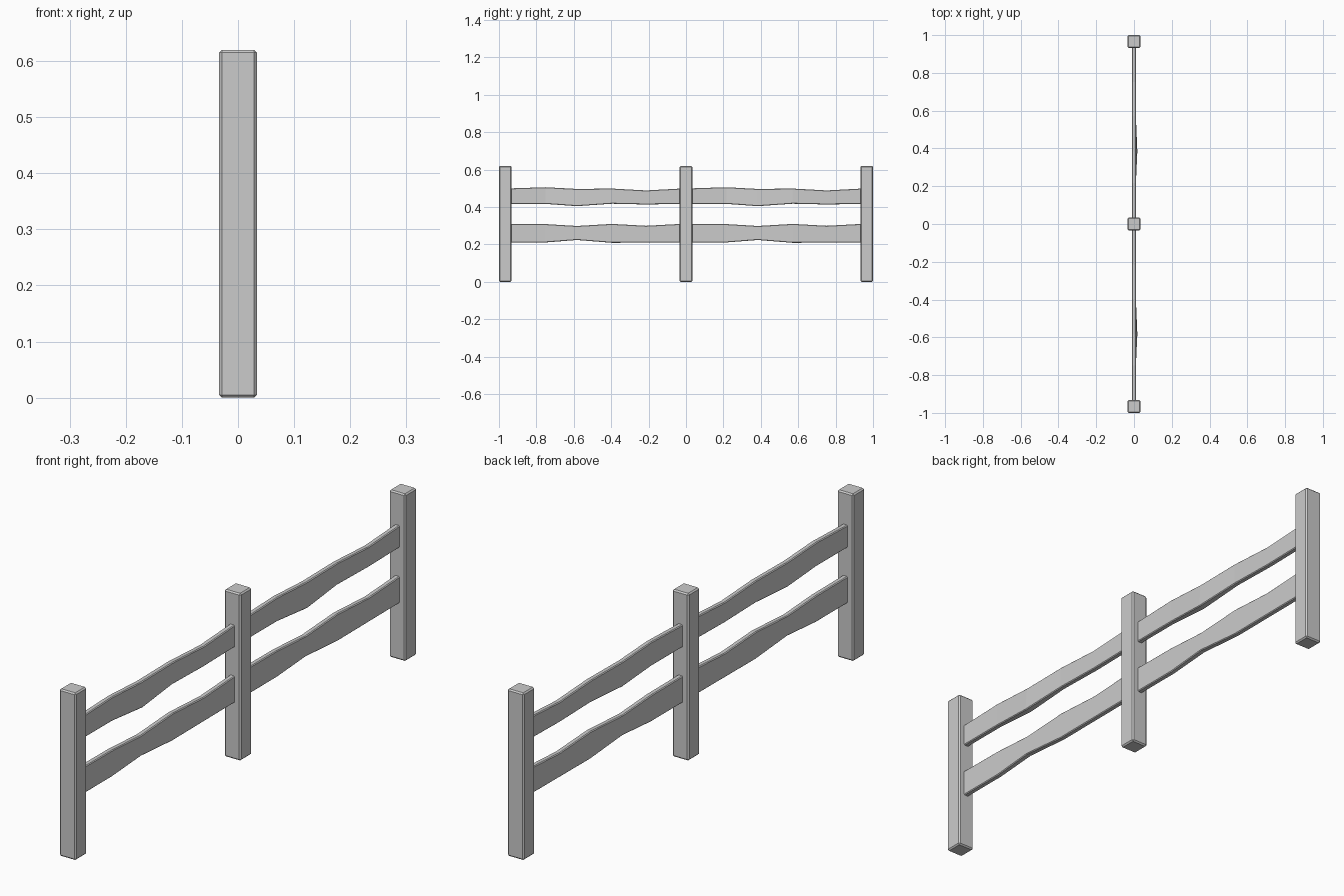
import bpy, bmesh

if "Cube" in bpy.data.objects:
    bpy.data.objects.remove(bpy.data.objects["Cube"])

PITCH = 0.9665      # distance between post centres
POST = 0.067        # post width
HEIGHT = 0.62


def finish(bm, name, bevel):
    bmesh.ops.recalc_face_normals(bm, faces=bm.faces)
    me = bpy.data.meshes.new(name)
    bm.to_mesh(me)
    bm.free()
    ob = bpy.data.objects.new(name, me)
    bpy.context.collection.objects.link(ob)
    mod = ob.modifiers.new("chamfer", 'BEVEL')
    mod.width = bevel
    mod.segments = 1
    mod.limit_method = 'ANGLE'
    mod.angle_limit = 0.9
    return ob


def make_post(name, y):
    bm = bmesh.new()
    bmesh.ops.create_cube(bm, size=1)
    for v in bm.verts:
        v.co = (v.co.x * POST, v.co.y * POST + y, (v.co.z + 0.5) * HEIGHT)
    finish(bm, name, 0.005)


def make_rail(name, offset, stations):
    # Each station: y, bottom z, top z, front bulge at the bottom, at the top
    bm = bmesh.new()
    rings = []
    for y, zb, zt, xb, xt in stations:
        section = [(-0.010, zb), (xb, zb), (xt, zt), (-0.010, zt)]
        rings.append([bm.verts.new((x, y + offset, z)) for x, z in section])
    for a, b in zip(rings, rings[1:]):
        for i in range(4):
            j = (i + 1) % 4
            bm.faces.new((a[i], a[j], b[j], b[i]))
    bm.faces.new(rings[0])
    bm.faces.new(rings[-1])
    finish(bm, name, 0.003)


# Wavy hand-cut boards for the span between two posts
UPPER = [(-0.940, 0.417, 0.500, 0.010, 0.010),
         (-0.750, 0.417, 0.506, 0.010, 0.010),
         (-0.583, 0.405, 0.497, 0.018, 0.010),
         (-0.396, 0.418, 0.499, 0.010, 0.010),
         (-0.214, 0.414, 0.489, 0.010, 0.010),
         (-0.028, 0.417, 0.499, 0.010, 0.010)]
LOWER = [(-0.940, 0.211, 0.310, 0.010, 0.010),
         (-0.750, 0.211, 0.309, 0.010, 0.010),
         (-0.583, 0.224, 0.299, 0.012, 0.010),
         (-0.396, 0.209, 0.310, 0.010, 0.010),
         (-0.214, 0.210, 0.300, 0.010, 0.010),
         (-0.028, 0.211, 0.310, 0.010, 0.010)]

# Three posts
for i in range(3):
    make_post(f"post_{i + 1}", (i - 1) * PITCH)

# Two identical spans of rails
for i in range(2):
    make_rail(f"upper_rail_{i + 1}", i * PITCH, UPPER)
    make_rail(f"lower_rail_{i + 1}", i * PITCH, LOWER)
